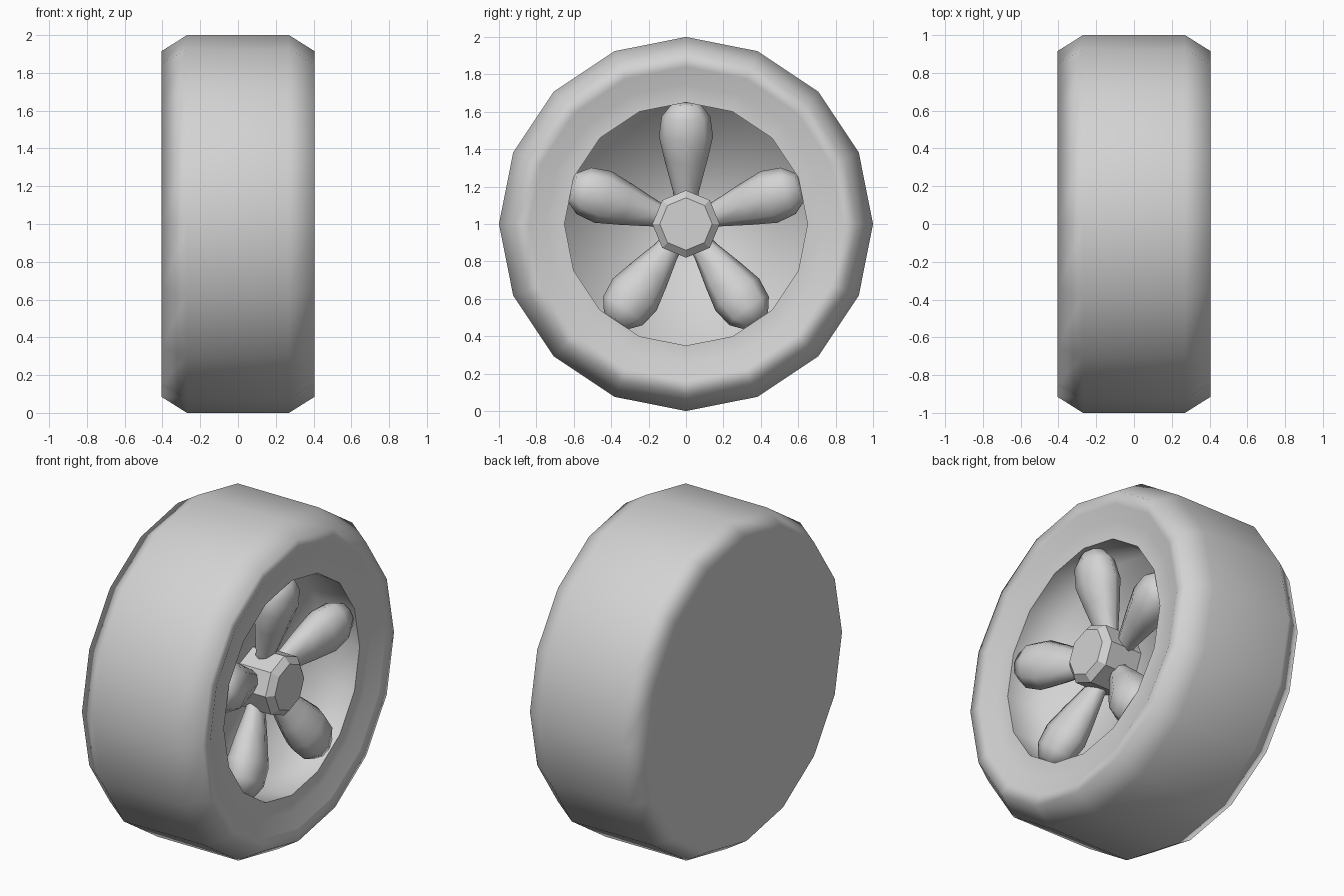
import bpy
import bmesh
from math import radians, sin, cos, tau
from mathutils import Matrix

cube = bpy.data.objects.get("Cube")
if cube:
    bpy.data.objects.remove(cube, do_unlink=True)

grey = bpy.data.materials.new("plain_grey")
grey.use_nodes = True
colour = (0.65, 0.65, 0.65, 1)
grey.diffuse_color = colour
grey.node_tree.nodes["Principled BSDF"].inputs["Base Color"].default_value = colour

AXLE = Matrix.Translation((0, 0, 1))


def revolve(name, profile, sides, matrix=AXLE, start_cap=False, end_cap=False, smooth=True):
    """Turn a profile of (x, radius) points around the x axis."""
    bm = bmesh.new()
    rings = []
    for x, r in profile:
        angles = [tau * i / sides for i in range(sides)]
        rings.append([bm.verts.new((x, r * sin(a), r * cos(a))) for a in angles])
    for a, b in zip(rings, rings[1:]):
        for i in range(sides):
            j = (i + 1) % sides
            bm.faces.new((a[i], b[i], b[j], a[j]))
    if start_cap:
        bm.faces.new(rings[0])
    if end_cap:
        bm.faces.new(rings[-1][::-1])
    for face in bm.faces:
        face.smooth = smooth
    bm.transform(matrix)
    mesh = bpy.data.meshes.new(name)
    bm.to_mesh(mesh)
    bm.free()
    mesh.materials.append(grey)
    obj = bpy.data.objects.new(name, mesh)
    bpy.context.collection.objects.link(obj)
    return obj


# Tyre: closed at the back, rolled shoulder and recessed flat lip at the open side
tyre = revolve("tyre", [(-0.405, 0.915), (-0.27, 1), (0.27, 1), (0.405, 0.915),
                        (0.4, 0.84), (0.36, 0.75), (0.36, 0.65)], 16, start_cap=True)
tyre.modifiers.new("Weighted normals", 'WEIGHTED_NORMAL')

# Rim well: inner wall and floor, softly shaded together
revolve("rim_well", [(0.36, 0.65), (0.1, 0.65)], 16, end_cap=True)

# Hub with a bevelled cap
revolve("hub", [(0.1, 0.18), (0.31, 0.18), (0.345, 0.14)], 8, end_cap=True, smooth=False)

# Five teardrop spokes, leaning towards the open side
lean = radians(13)
s, c = sin(lean), cos(lean)
spoke_axis = Matrix(((s, 0, -c, 0.15), (0, 1, 0, 0), (c, 0, s, 0), (0, 0, 0, 1)))
flatten = Matrix.Diagonal((1, 1, 0.75, 1))
spoke_profile = [(0.08, 0.055), (0.18, 0.07), (0.35, 0.115), (0.48, 0.145),
                 (0.59, 0.13), (0.66, 0.075)]
for i in range(5):
    turn = Matrix.Rotation(tau * i / 5, 4, 'X')
    revolve(f"spoke_{i + 1}", spoke_profile, 8, AXLE @ turn @ spoke_axis @ flatten,
            start_cap=True, end_cap=True)
